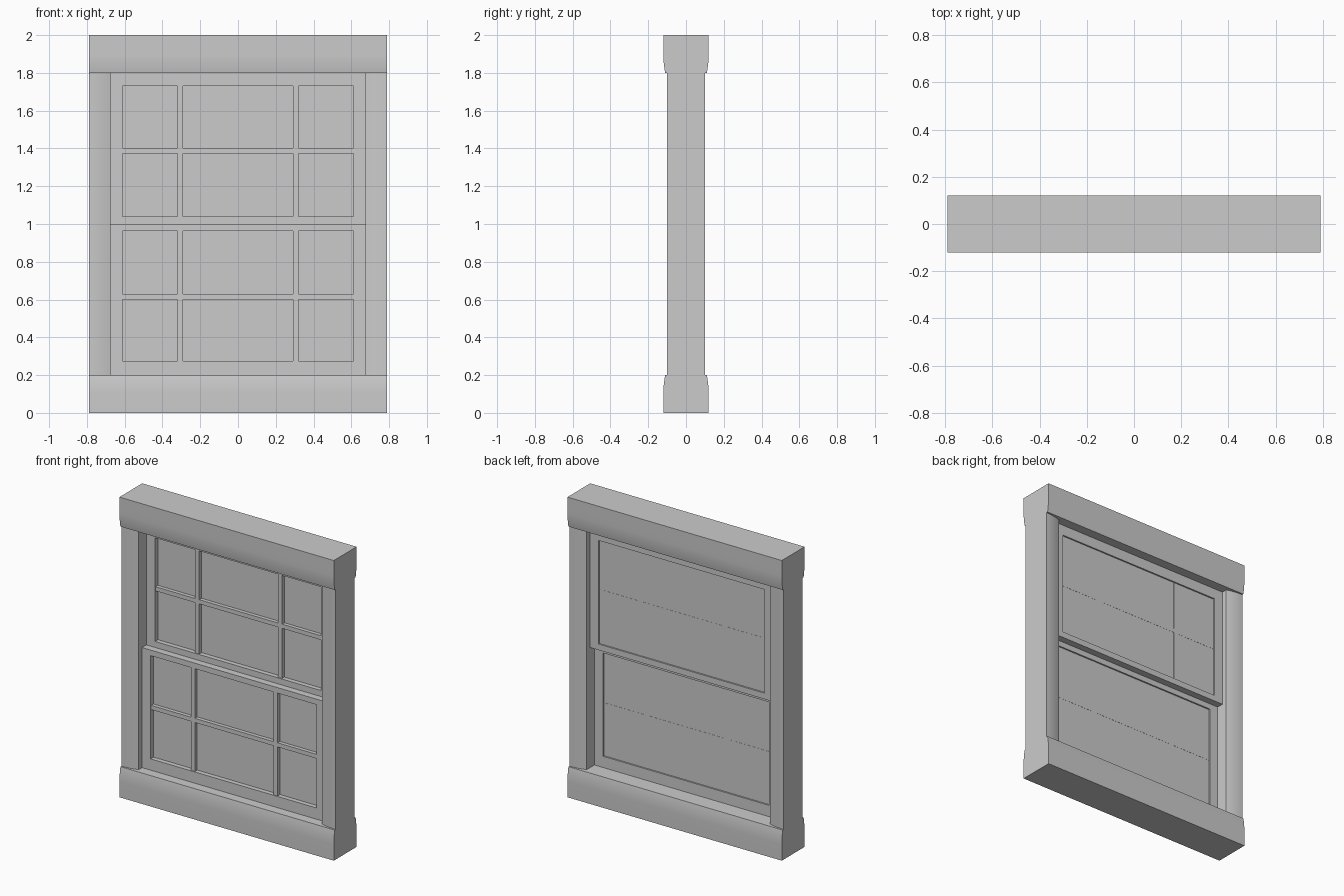
import bpy, bmesh
from mathutils import Vector

if "Cube" in bpy.data.objects:
    bpy.data.objects.remove(bpy.data.objects["Cube"])


def finish(name, bm):
    bmesh.ops.recalc_face_normals(bm, faces=bm.faces)
    mesh = bpy.data.meshes.new(name)
    bm.to_mesh(mesh)
    bm.free()
    obj = bpy.data.objects.new(name, mesh)
    bpy.context.collection.objects.link(obj)
    return obj


def smooth(obj):
    bpy.ops.object.select_all(action='DESELECT')
    obj.select_set(True)
    bpy.context.view_layer.objects.active = obj
    bpy.ops.object.shade_smooth_by_angle(angle=0.5)


def prism(name, points, offset):
    """Closed profile swept along a straight offset."""
    bm = bmesh.new()
    face = bm.faces.new([bm.verts.new(p) for p in points])
    new = bmesh.ops.extrude_face_region(bm, geom=[face])["geom"]
    bmesh.ops.translate(bm, vec=Vector(offset),
                        verts=[v for v in new if isinstance(v, bmesh.types.BMVert)])
    obj = finish(name, bm)
    smooth(obj)
    return obj


def lattice(name, xs, zs, y0, y1, keep):
    """Slab made of the grid cells for which keep(i, j) is true."""
    bm = bmesh.new()
    grid = [[bm.verts.new((x, y0, z)) for z in zs] for x in xs]
    for i in range(len(xs) - 1):
        for j in range(len(zs) - 1):
            if keep(i, j):
                bm.faces.new((grid[i][j], grid[i + 1][j],
                              grid[i + 1][j + 1], grid[i][j + 1]))
    new = bmesh.ops.extrude_face_region(bm, geom=bm.faces[:])["geom"]
    bmesh.ops.translate(bm, vec=(0, y1 - y0, 0),
                        verts=[v for v in new if isinstance(v, bmesh.types.BMVert)])
    return finish(name, bm)


def curve_in(full, drop, start, end, n=8):
    """Half-depth profile: bows inward by drop between start and end."""
    return [(start + (end - start) * k / n, full - drop * (k / n) ** 2)
            for k in range(n + 1)]


W, IN = 0.79, 0.675

# Sill and head, mirrored top to bottom
half = [(0, 0.12)] + curve_in(0.12, 0.01, 0.1, 0.2)
outline = [(y, z) for z, y in half] + [(-y, z) for z, y in reversed(half)]
prism("sill", [(-W, y, z) for y, z in outline], (2 * W, 0, 0))
prism("head", [(-W, y, 2 - z) for y, z in outline], (2 * W, 0, 0))

# Side jambs with faces bowed towards the opening
half = curve_in(0.10, 0.018, W, IN)
outline = half + [(x, -y) for x, y in reversed(half)]
for side, label in ((-1, "left"), (1, "right")):
    prism(label + "_jamb", [(side * x, y, 0.2) for x, y in outline], (0, 0, 1.6))

# Sashes: frame, glazing bars and glass; the lower one sits in front
T = 0.046
OPEN, BAR0, BAR1 = 0.612, 0.29, 0.32
for label, y, z0, z1, a, b, m in (
        ("lower", -T, 0.2, 1.0, 0.275, 0.963, 0.615),
        ("upper", 0.0, 1.0, 1.8, 1.04, 1.73, 1.388)):
    lattice(label + "_sash_frame", [-IN, -OPEN, OPEN, IN], [z0, a, b, z1],
            y, y + T, lambda i, j: (i, j) != (1, 1))
    lattice(label + "_glazing_bars",
            [-OPEN, -BAR1, -BAR0, BAR0, BAR1, OPEN],
            [a, m - 0.014, m + 0.014, b], y + 0.006, y + 0.037,
            lambda i, j: i in (1, 3) or j == 1)
    lattice(label + "_glass", [-OPEN, OPEN], [a, b],
            y + 0.031, y + 0.036, lambda i, j: True)
